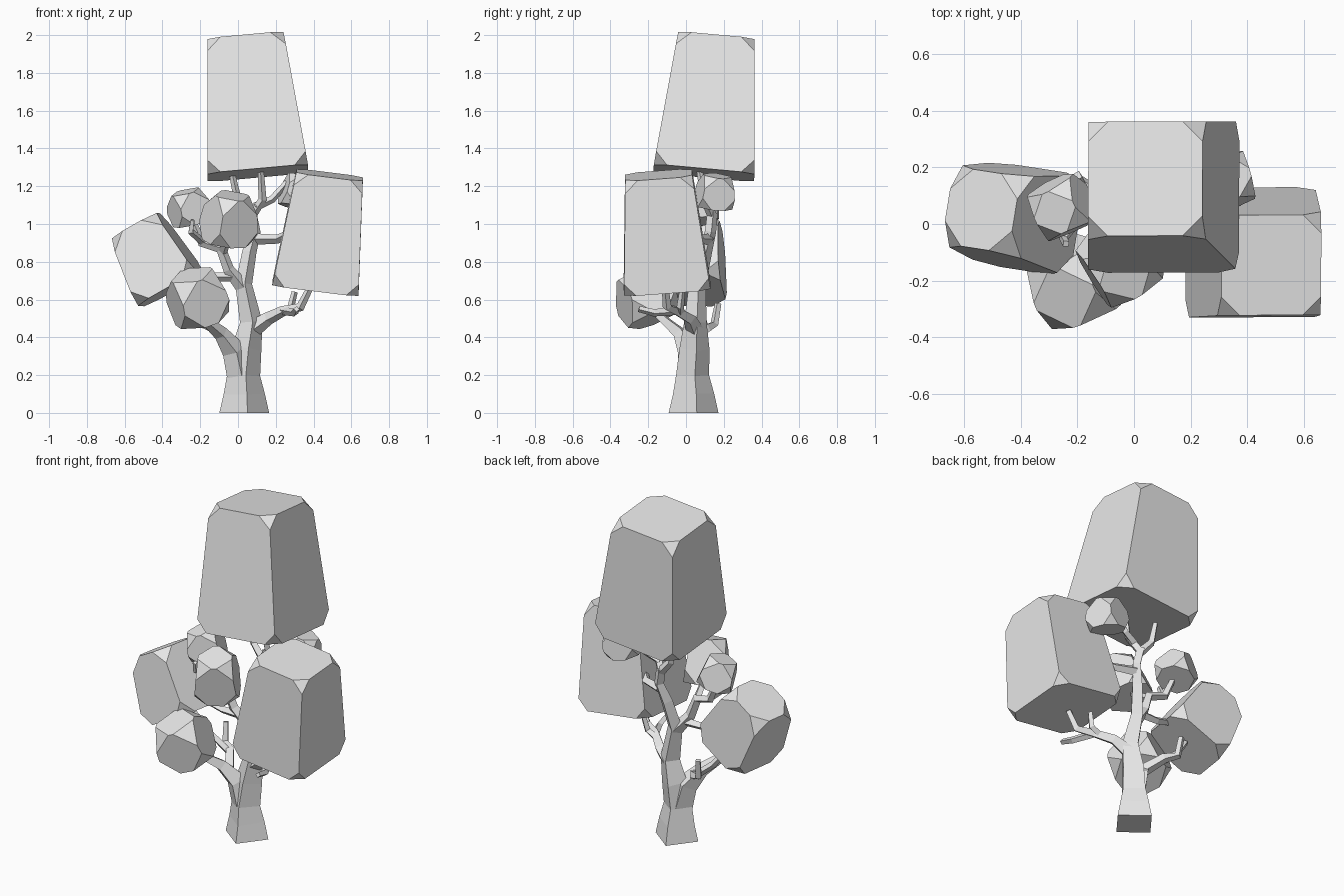
import bpy
import bmesh
import math
from mathutils import Matrix, Vector

if "Cube" in bpy.data.objects:
    bpy.data.objects.remove(bpy.data.objects["Cube"], do_unlink=True)

GREY = (0.8, 0.8, 0.8, 1.0)
material = bpy.data.materials.new("plain_grey")
material.use_nodes = True
material.diffuse_color = GREY
material.node_tree.nodes["Principled BSDF"].inputs["Base Color"].default_value = GREY


def finish(name, bm):
    """Turn a bmesh into a flat shaded object."""
    bmesh.ops.recalc_face_normals(bm, faces=bm.faces[:])
    mesh = bpy.data.meshes.new(name)
    bm.to_mesh(mesh)
    bm.free()
    mesh.materials.append(material)
    obj = bpy.data.objects.new(name, mesh)
    bpy.context.collection.objects.link(obj)
    return obj


def limb(name, *points):
    """Four-sided tapering tube through points of (x, y, z, radius)."""
    bm = bmesh.new()
    path = [Vector(p[:3]) for p in points]
    last = len(path) - 1
    side = Vector((0.13, -1, 0))
    rings = []
    for i, centre in enumerate(path):
        along = (path[min(i + 1, last)] - path[max(i - 1, 0)]).normalized()
        side = (side - along * side.dot(along)).normalized()
        cross = along.cross(side)
        radius = points[i][3]
        rings.append([bm.verts.new(centre + d * radius)
                      for d in (side, cross, -side, -cross)])
    for low, high in zip(rings, rings[1:]):
        for k in range(4):
            n = (k + 1) % 4
            bm.faces.new((low[k], low[n], high[n], high[k]))
    bm.faces.new(rings[0])
    bm.faces.new(rings[-1])
    return finish(name, bm)


def foliage(name, base, top, base_width, top_width, cut, yaw=0):
    """Tapered block standing along base-top, with its corners cut off."""
    base, top = Vector(base), Vector(top)
    axis = top - base
    turn = Vector((0, 0, 1)).rotation_difference(axis).to_matrix()
    turn = turn @ Matrix.Rotation(math.radians(yaw), 3, "Z")
    signs = [(x, y, z) for x in (-1, 1) for y in (-1, 1) for z in (0, 1)]
    corners = {}
    for x, y, z in signs:
        half = (top_width if z else base_width) / 2
        corners[x, y, z] = base + turn @ Vector((x * half, y * half, z * axis.length))
    bm = bmesh.new()
    for (x, y, z), corner in corners.items():
        for other in ((-x, y, z), (x, -y, z), (x, y, 1 - z)):
            edge = corners[other] - corner
            bm.verts.new(corner + edge * min(cut / edge.length, 0.48))
    bmesh.ops.convex_hull(bm, input=bm.verts[:])
    bmesh.ops.dissolve_limit(bm, angle_limit=0.02, verts=bm.verts[:], edges=bm.edges[:])
    return finish(name, bm)


# Trunk, flared at the foot and leaning as it rises
limb("trunk", (.033, .04, 0, .133), (.033, .04, .1, .11), (.03, .035, .2, .088),
     (.045, .045, .34, .08), (.07, .05, .48, .06), (.03, .06, .68, .045),
     (.06, .1, .85, .038), (.09, .13, .96, .03), (.07, .14, 1.06, .028))

# Lower left limb and its twigs
limb("lower_left_limb", (.01, .03, .2, .07), (-.02, .02, .33, .065),
     (-.09, -.03, .42, .04), (-.16, -.1, .48, .028), (-.21, -.19, .56, .02))
limb("lower_left_back_twig", (-.06, 0, .39, .035), (-.13, .11, .45, .028),
     (-.19, .15, .47, .022), (-.2, .17, .58, .018))
limb("lower_left_outer_twig", (-.13, .1, .44, .022), (-.24, .08, .53, .02),
     (-.33, .05, .65, .016))

# Lower right limb and its twigs
limb("lower_right_limb", (.06, .05, .43, .05), (.16, .02, .5, .035),
     (.24, -.05, .54, .028), (.33, -.1, .56, .024), (.38, -.11, .66, .018))
limb("lower_right_inner_twig", (.22, -.03, .53, .022), (.28, -.03, .56, .02),
     (.3, -.02, .64, .016))
limb("lower_right_front_twig", (.24, -.05, .54, .022), (.3, -.17, .53, .02),
     (.31, -.25, .55, .016))

# Middle left limb and its twigs
limb("middle_left_limb", (.03, .06, .66, .04), (-.05, .03, .76, .03),
     (-.09, .02, .87, .028), (-.19, .04, .9, .024), (-.25, .05, 1.04, .016))
limb("middle_left_front_twig", (-.08, .02, .85, .024), (-.06, -.07, .91, .02),
     (-.05, -.14, .99, .016))
limb("middle_left_outer_twig", (-.03, .04, .72, .026), (-.13, .04, .72, .022),
     (-.27, .03, .76, .018))
limb("middle_left_spur", (-.18, .04, .9, .02), (-.25, -.05, .96, .018),
     (-.24, -.07, 1.02, .014))

# Upper limbs
limb("upper_right_limb", (.09, .12, .92, .03), (.21, .08, .92, .024),
     (.27, .02, .95, .02), (.36, -.05, .98, .016))
limb("upper_left_limb", (.07, .14, 1.04, .026), (0, .15, 1.12, .022),
     (-.03, .15, 1.26, .016))
limb("upper_middle_limb", (.07, .14, 1.04, .026), (.13, .1, 1.13, .022),
     (.12, .07, 1.29, .016))
limb("upper_back_limb", (.09, .12, 1.09, .024), (.18, .14, 1.13, .02),
     (.26, .15, 1.22, .016))

# Large foliage blocks
foliage("top_foliage", (.105, .095, 1.27), (.04, .16, 1.985), .535, .405, .07)
foliage("right_foliage", (.41, -.1, .66), (.485, -.145, 1.26), .46, .355, .065)
foliage("left_foliage", (-.355, .015, .655), (-.54, .05, .99), .365, .275, .08, -9)

# Small foliage clumps
foliage("lower_front_clump", (-.19, -.17, .50), (-.245, -.26, .73), .28, .23, .1, 20)
foliage("middle_front_clump", (-.06, -.11, .91), (-.03, -.18, 1.15), .25, .19, .08, 30)
foliage("upper_left_clump", (-.24, .07, 1.01), (-.28, .04, 1.17), .2, .155, .065, 25)
foliage("upper_back_clump", (.31, .145, 1.09), (.34, .165, 1.255), .19, .15, .06, 15)
